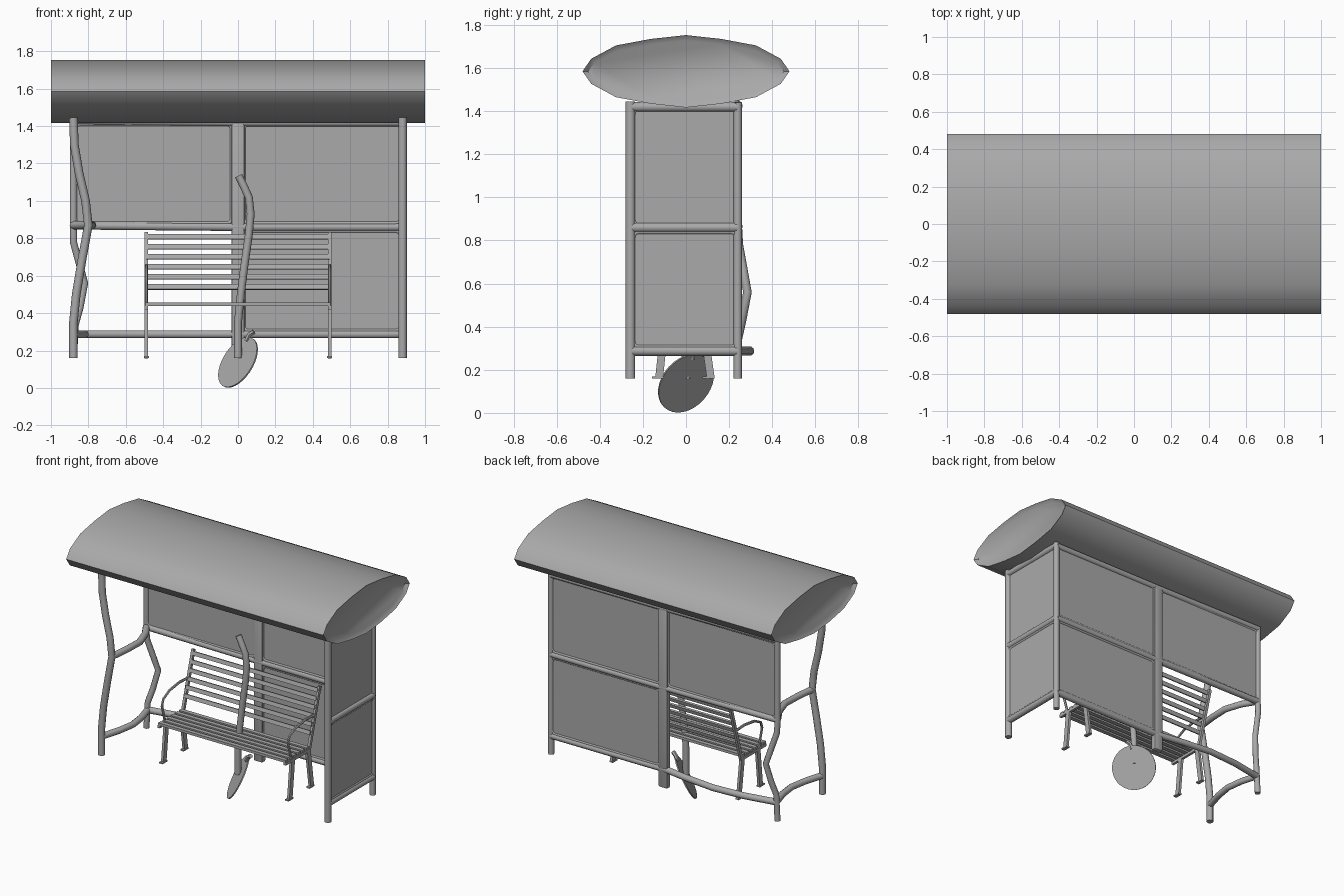
import bpy, bmesh, math
from mathutils import Vector

if "Cube" in bpy.data.objects:
    bpy.data.objects.remove(bpy.data.objects["Cube"])

grey = bpy.data.materials.new("plain grey")
grey.use_nodes = True
grey.diffuse_color = (0.4, 0.4, 0.4, 1)
grey.node_tree.nodes["Principled BSDF"].inputs["Base Color"].default_value = grey.diffuse_color


def finish(obj, angle=40):
    bpy.ops.object.select_all(action='DESELECT')
    obj.select_set(True)
    bpy.context.view_layer.objects.active = obj
    if obj.type == 'CURVE':
        bpy.ops.object.convert(target='MESH')
        obj = bpy.context.object
    obj.data.materials.clear()
    obj.data.materials.append(grey)
    bpy.ops.object.shade_smooth_by_angle(angle=math.radians(angle))
    return obj


def tube(name, points, radius, closed=False, sides=3):
    curve = bpy.data.curves.new(name, 'CURVE')
    curve.dimensions = '3D'
    curve.bevel_depth = radius
    curve.bevel_resolution = sides
    curve.use_fill_caps = True
    line = curve.splines.new('POLY')
    line.points.add(len(points) - 1)
    for p, co in zip(line.points, points):
        p.co = (*co, 1)
    line.use_cyclic_u = closed
    obj = bpy.data.objects.new(name, curve)
    bpy.context.collection.objects.link(obj)
    return finish(obj, 50)


def from_bmesh(name, bm, angle=40):
    bmesh.ops.recalc_face_normals(bm, faces=bm.faces)
    mesh = bpy.data.meshes.new(name)
    bm.to_mesh(mesh)
    bm.free()
    obj = bpy.data.objects.new(name, mesh)
    bpy.context.collection.objects.link(obj)
    return finish(obj, angle)


def prism(name, profile, x0, x1, rim=0, depth=0):
    """Extrude a (y, z) profile along x, with optional recessed ends."""
    bm = bmesh.new()
    face = bm.faces.new([bm.verts.new((x0, y, z)) for y, z in profile])
    out = bmesh.ops.extrude_face_region(bm, geom=[face])
    bmesh.ops.translate(bm, vec=(x1 - x0, 0, 0),
                        verts=[v for v in out["geom"] if isinstance(v, bmesh.types.BMVert)])
    bmesh.ops.recalc_face_normals(bm, faces=bm.faces)
    if rim:
        ends = [f for f in bm.faces if abs(f.normal.x) > 0.9]
        for end in ends:
            bmesh.ops.inset_region(bm, faces=[end], thickness=rim)
            bmesh.ops.translate(bm, vec=-depth * end.normal, verts=end.verts)
    return from_bmesh(name, bm)


def box(name, centre, size, bevel=0):
    bm = bmesh.new()
    bmesh.ops.create_cube(bm, size=1)
    bmesh.ops.scale(bm, vec=size, verts=bm.verts)
    bmesh.ops.translate(bm, vec=centre, verts=bm.verts)
    if bevel:
        bmesh.ops.bevel(bm, geom=bm.edges[:], offset=bevel, segments=2, affect='EDGES', profile=0.5)
    return from_bmesh(name, bm)


def bar(y0, z0, y1, z1, half):
    """Four-cornered (y, z) profile of a straight bar."""
    n = Vector((z0 - z1, y1 - y0)).normalized() * half
    return [(y0 + n.x, z0 + n.y), (y1 + n.x, z1 + n.y), (y1 - n.x, z1 - n.y), (y0 - n.x, z0 - n.y)]


def panel(name, place, a0, a1, z0, z1):
    """Thin sheet with a round-cornered frame; place maps (along, z) to 3D."""
    corner, pts = 0.025, []
    for i, (a, z) in enumerate(((a1, z1), (a0, z1), (a0, z0), (a1, z0))):
        sa, sz = (1 if a == a1 else -1), (1 if z == z1 else -1)
        for k in range(4):
            t = math.radians(90 * i + 30 * k)
            pts.append(place(a - sa * corner + corner * math.cos(t), z - sz * corner + corner * math.sin(t)))
    tube(name + "_frame", pts, 0.012, closed=True, sides=2)
    low, high = Vector(place(a0, z0)), Vector(place(a1, z1))
    size = [max(abs(d), 0.012) for d in high - low]
    box(name + "_sheet", (low + high) / 2, size)


# Lens-shaped roof with recessed ends
half = [(0.48, 0), (0.44, 0.058), (0.325, 0.12), (0.165, 0.15)]
top = half + [(0, 0.168)] + [(-y, z) for y, z in reversed(half)]
outline = top + [(y, -z) for y, z in reversed(top[1:-1])]
prism("roof", [(y, 1.585 + z) for y, z in outline], -1, 1, rim=0.025, depth=0.02)

# Straight right-hand posts, bent left-hand posts
X, F, B = 0.88, -0.258, 0.24
tube("front_post_straight", [(X, F, 0.16), (X, F, 1.445)], 0.023)
tube("back_post_straight", [(X, B, 0.16), (X, B, 1.44)], 0.02)
tube("front_post_bent", [(-X, F, 0.16), (-X, F, 0.35), (-0.865, F, 0.5), (-0.835, F, 0.68),
                         (-0.80, F, 0.87), (-0.815, F, 1.0), (-0.85, F, 1.15), (-0.875, F, 1.3),
                         (-X, F, 1.445)], 0.023)
tube("back_post_bent", [(-X, B, 0.16), (-0.87, B, 0.34), (-0.845, 0.26, 0.43), (-0.82, 0.285, 0.56),
                        (-0.85, 0.265, 0.67), (-X, 0.245, 0.78), (-X, B, 0.87), (-X, B, 1.44)], 0.02)
box("centre_post", (0, B, 0.79), (0.07, 0.04, 1.26), bevel=0.01)

# Horizontal rails
for label, z in (("top", 1.42), ("middle", 0.86), ("bottom", 0.287)):
    tube("side_rail_" + label, [(X, F, z), (X, B, z)], 0.023)
    tube("back_rail_right_" + label, [(0, B, z), (X, B, z)], 0.022)
    if label != "bottom":
        tube("back_rail_left_" + label, [(0, B, z), (-X, B, z + 0.008)], 0.022)
tube("back_rail_left_bottom", [(0, B, 0.287), (-0.2, 0.272, 0.287), (-0.42, 0.295, 0.287),
                               (-0.65, 0.28, 0.287), (-0.87, B, 0.287)], 0.022)
tube("side_rail_bent_middle", [(-0.80, F, 0.87), (-0.785, -0.12, 0.87), (-0.78, 0.02, 0.87),
                               (-0.82, 0.14, 0.87), (-X, B, 0.87)], 0.023)
tube("side_rail_bent_bottom", [(-X, F, 0.287), (-0.84, -0.12, 0.287), (-0.82, 0, 0.287),
                               (-0.835, 0.12, 0.287), (-0.87, B, 0.287)], 0.022)

# Wall panels
side = lambda a, z: (X, a, z)
back = lambda a, z: (a, B, z)
panel("side_panel_upper", side, -0.245, 0.235, 0.87, 1.41)
panel("side_panel_lower", side, -0.245, 0.235, 0.305, 0.84)
panel("back_panel_upper_right", back, 0.03, 0.87, 0.88, 1.41)
panel("back_panel_lower_right", back, 0.03, 0.87, 0.305, 0.84)
panel("back_panel_upper_left", back, -0.87, -0.033, 0.88, 1.41)

# Bench slats
for i in range(6):
    t = i / 5
    y, z = 0.105 + 0.085 * t, 0.54 + 0.268 * t
    prism(f"bench_back_slat_{i + 1}", bar(y - 0.004, z - 0.013, y + 0.004, z + 0.013, 0.007), -0.49, 0.49)
    box(f"bench_seat_slat_{i + 1}", (0, -0.165 + 0.046 * i, 0.447), (0.99, 0.03, 0.018))

# Bench end frames, mirrored
for s, label in ((-1, "right"), (1, "left")):
    x = 0.49 * s
    x0, x1 = x - 0.009, x + 0.009
    prism("bench_front_leg_" + label, bar(-0.125, 0.16, -0.095, 0.44, 0.018), x0, x1)
    prism("bench_back_leg_" + label, bar(0.115, 0.16, 0.075, 0.44, 0.018), x0, x1)
    prism("bench_seat_support_" + label, bar(-0.18, 0.43, 0.09, 0.43, 0.01), x0, x1)
    prism("bench_back_support_" + label, bar(0.085, 0.42, 0.205, 0.83, 0.011), x0, x1)
    for foot, y in (("front", -0.13), ("back", 0.105)):
        box(f"bench_{foot}_foot_{label}", (x, y, 0.165), (0.026, 0.055, 0.01))
    tube("bench_arm_" + label, [(x, 0.155, 0.65), (x, 0.05, 0.655), (x, -0.06, 0.64), (x, -0.13, 0.605),
                                (x, -0.145, 0.56), (x, -0.11, 0.44)], 0.009, sides=1)

# Bent pole with a fallen round sign
tube("sign_pole", [(0, 0, 0.16), (0, 0, 0.35), (0.015, 0, 0.5), (0.035, 0, 0.66), (0.058, 0, 0.82),
                   (0.068, 0, 0.93), (0.058, 0, 1.02), (0.03, 0, 1.08), (0.003, 0, 1.135)], 0.021)
bm = bmesh.new()
bmesh.ops.create_cone(bm, cap_ends=True, segments=32, radius1=0.15, radius2=0.15, depth=0.008)
turn = Vector((0.72, 0.52, -0.45)).to_track_quat('Z', 'Y').to_matrix()
bmesh.ops.rotate(bm, cent=(0, 0, 0), matrix=turn, verts=bm.verts)
bmesh.ops.translate(bm, vec=(0, 0, 0.137), verts=bm.verts)
from_bmesh("round_sign", bm)
tube("sign_bracket", [(0.045, 0.03, 0.25), (0.06, 0.03, 0.285), (0.085, 0.02, 0.3)], 0.014, sides=1)
